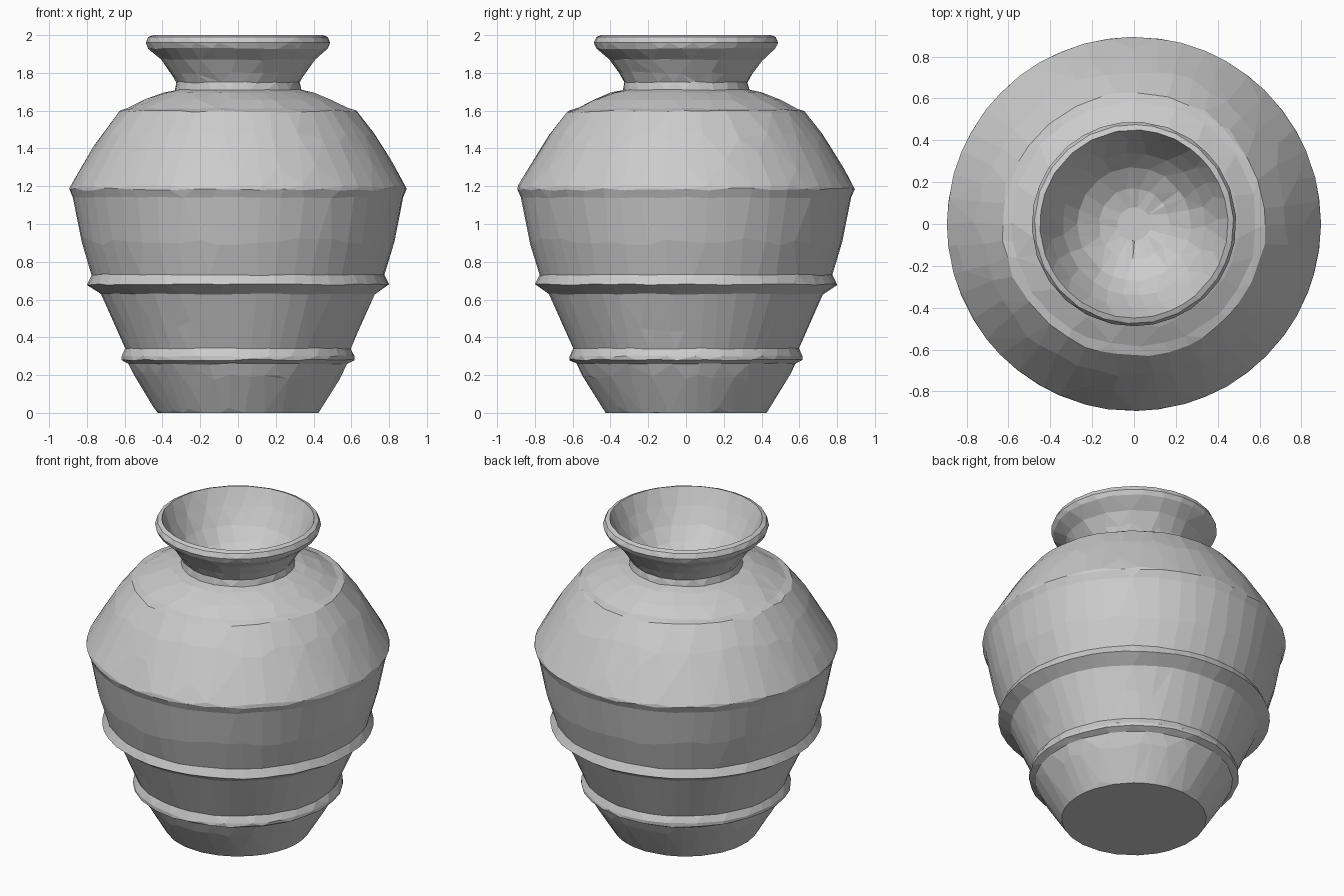
import bpy, bmesh, math, random

random.seed(4)
SEGS = 48

# Outer wall from the foot up, over the lip, then down into the bowl (radius, height)
profile = [
    (0.425, 0.0), (0.44, 0.02), (0.495, 0.11), (0.55, 0.20), (0.58, 0.26),
    (0.617, 0.28), (0.617, 0.30), (0.598, 0.34),                    # lower ridge
    (0.635, 0.43), (0.685, 0.54), (0.725, 0.63),
    (0.80, 0.68), (0.79, 0.70), (0.775, 0.73),                      # middle ridge
    (0.815, 0.86), (0.848, 1.00), (0.875, 1.14),
    (0.893, 1.18), (0.89, 1.20),                                    # widest ridge
    (0.85, 1.27), (0.79, 1.37), (0.72, 1.48), (0.64, 1.585),
    (0.625, 1.60), (0.585, 1.61),                                   # shoulder ridge
    (0.50, 1.655), (0.40, 1.695), (0.335, 1.71), (0.327, 1.75),     # neck
    (0.355, 1.80), (0.405, 1.87), (0.475, 1.93),
    (0.488, 1.96), (0.475, 1.99), (0.45, 2.0), (0.44, 1.985),       # lip
    (0.40, 1.90), (0.34, 1.80), (0.27, 1.72), (0.17, 1.66), (0.08, 1.635),
]

# Revolve the profile, with a small hand-made wobble
bm = bmesh.new()
rings = []
for r, z in profile:
    ring = []
    for i in range(SEGS):
        a = math.tau * (i + random.uniform(-0.15, 0.15)) / SEGS
        dz = random.uniform(-0.004, 0.004) if 0.05 < z < 1.95 else 0
        ring.append(bm.verts.new((r * math.cos(a), r * math.sin(a), z + dz)))
    rings.append(ring)
for lo, hi in zip(rings, rings[1:]):
    for i in range(SEGS):
        j = (i + 1) % SEGS
        bm.faces.new((lo[i], lo[j], hi[j], hi[i]))
bm.faces.new(rings[0][::-1])     # foot
bm.faces.new(rings[-1])          # bottom of the bowl
bmesh.ops.recalc_face_normals(bm, faces=bm.faces)

mesh = bpy.data.meshes.new("vase")
bm.to_mesh(mesh)
bm.free()
vase = bpy.data.objects.new("vase", mesh)
bpy.context.collection.objects.link(vase)

# Irregular low-poly facets
dec = vase.modifiers.new("facets", 'DECIMATE')
dec.ratio = 0.5

mat = bpy.data.materials.new("plain grey")
mat.diffuse_color = (0.6, 0.6, 0.6, 1)
mesh.materials.append(mat)
